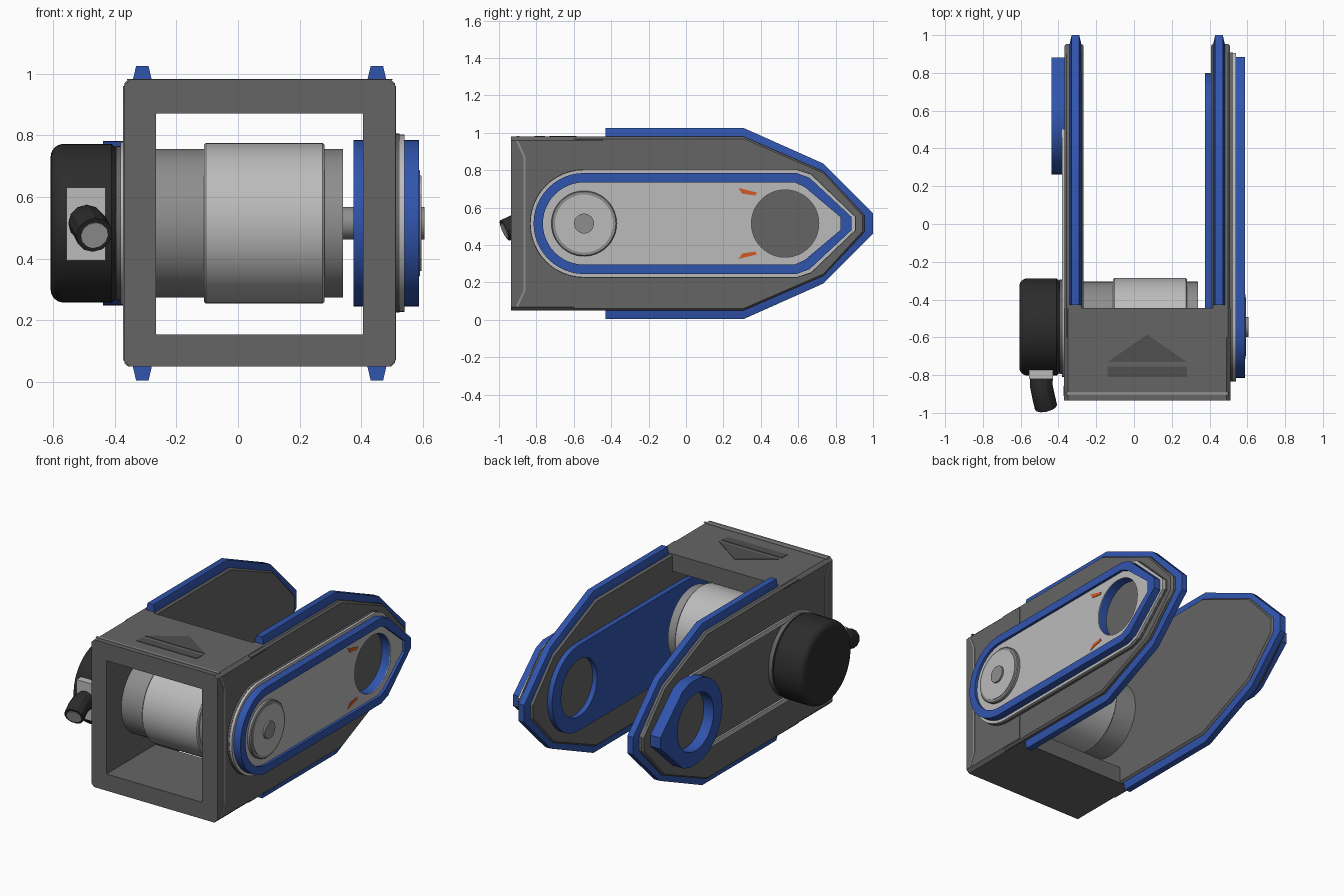
import bpy, bmesh
from math import sin, cos, pi, radians

if "Cube" in bpy.data.objects:
    bpy.data.objects.remove(bpy.data.objects["Cube"])

def mat(name, c):
    m = bpy.data.materials.new(name)
    m.diffuse_color = (*c, 1)
    m.use_nodes = True
    m.node_tree.nodes["Principled BSDF"].inputs["Base Color"].default_value = m.diffuse_color
    return m

BLUE = mat("blue", (0.03, 0.09, 0.42))
BLACK = mat("black", (0.025, 0.025, 0.025))
DARK = mat("dark_grey", (0.13, 0.13, 0.13))
SHADE = mat("shade_grey", (0.08, 0.08, 0.08))
MID = mat("mid_grey", (0.27, 0.27, 0.27))
LIGHT = mat("light_grey", (0.5, 0.5, 0.5))
ORANGE = mat("orange", (0.65, 0.1, 0.02))
ZC, MY, HY = 0.515, -0.545, 0.53   # axis height, motor y, window y

def finish(ob, m):
    ob.data.materials.clear()
    ob.data.materials.append(m)
    bpy.ops.object.select_all(action='DESELECT')
    ob.select_set(True)
    bpy.context.view_layer.objects.active = ob
    bpy.ops.object.shade_smooth_by_angle(angle=radians(25))
    return ob

def loft(name, sections, m):
    """Closed solid through matching (y, z) outlines at several x."""
    bm = bmesh.new()
    rings = [[bm.verts.new((x, y, z)) for y, z in pts] for x, pts in sections]
    n = len(rings[0])
    for a, b in zip(rings, rings[1:]):
        for i in range(n):
            j = (i + 1) % n
            bm.faces.new((a[i], a[j], b[j], b[i]))
    bm.faces.new(rings[0])
    bm.faces.new(rings[-1])
    bmesh.ops.recalc_face_normals(bm, faces=bm.faces)
    me = bpy.data.meshes.new(name)
    bm.to_mesh(me)
    bm.free()
    ob = bpy.data.objects.new(name, me)
    bpy.context.collection.objects.link(ob)
    return finish(ob, m)

def curve(name, dims):
    cu = bpy.data.curves.new(name, 'CURVE')
    cu.dimensions = dims
    ob = bpy.data.objects.new(name, cu)
    bpy.context.collection.objects.link(ob)
    return ob, cu

def to_mesh(ob, m):
    bpy.ops.object.select_all(action='DESELECT')
    ob.select_set(True)
    bpy.context.view_layer.objects.active = ob
    bpy.ops.object.convert(target='MESH')
    return finish(bpy.context.view_layer.objects.active, m)

def slab(name, outlines, a, b, m, axis='X'):
    """Flat plate with holes, extruded from a to b along an axis."""
    ob, cu = curve(name, '2D')
    cu.fill_mode = 'BOTH'
    cu.extrude = abs(b - a) / 2
    for pts in outlines:
        s = cu.splines.new('POLY')
        s.points.add(len(pts) - 1)
        for p, (u, v) in zip(s.points, pts):
            p.co = (u, v, 0, 1)
        s.use_cyclic_u = True
    c = (a + b) / 2
    if axis == 'X':
        ob.rotation_euler, ob.location = (pi / 2, 0, pi / 2), (c, 0, 0)
    elif axis == 'Y':
        ob.rotation_euler, ob.location = (pi / 2, 0, 0), (0, c, 0)
    else:
        ob.location = (0, 0, c)
    return to_mesh(ob, m)

def circle(cy, r, n=48):
    return [(cy + r * cos(2 * pi * i / n), ZC + r * sin(2 * pi * i / n)) for i in range(n)]

def lathe(name, prof, m, cy=MY):
    return loft(name, [(x, circle(cy, r)) for x, r in prof], m)

def pill(d, cy=MY):
    """Round front, pointed back, inset by d."""
    r = 0.27 - d
    arc = [(cy + r * cos(t), ZC + r * sin(t)) for t in (pi / 2 + pi * i / 24 for i in range(25))]
    tip = [(0.59 - 0.2 * d, r), (0.66 - 0.5 * d, r - 0.025), (0.885 - 1.2 * d, 0.035)]
    return arc + [(y, ZC - z) for y, z in tip] + [(y, ZC + z) for y, z in reversed(tip)]

def arm(y0, e):
    """Arm side outline grown by e."""
    half = [(y0, 0.465 + e), (0.31, 0.465 + e), (0.735, 0.28 + e * 0.9), (0.955 + e, 0.045 + e * 0.2)]
    return [(y, ZC + z) for y, z in half] + [(y, ZC - z) for y, z in reversed(half)]

# frame: open square tube with chamfered corners
def rect(x0, x1, z0, z1, c):
    return [(x0 + c, z0), (x1 - c, z0), (x1, z0 + c), (x1, z1 - c),
            (x1 - c, z1), (x0 + c, z1), (x0, z1 - c), (x0, z0 + c)]
slab("frame", [rect(-0.37, 0.51, 0.05, 0.98, 0.02),
               rect(-0.265, 0.405, 0.155, 0.87, 0.001)], -0.935, -0.445, DARK, 'Y')
# thin trim lines near the frame front
slab("frame_top_trim", [[(-0.36, -0.905), (0.50, -0.905), (0.50, -0.89), (-0.36, -0.89)]], 0.979, 0.983, MID, 'Z')
edge = [(-0.91, 0.96), (-0.87, 0.87), (-0.87, 0.155), (-0.91, 0.07)]
for x, side in ((0.51, "right"), (-0.37, "left")):
    slab("frame_trim_" + side, [edge + [(y + 0.012, z) for y, z in reversed(edge)]], x - 0.002, x + 0.002, MID)

# arrow marking on the frame top
slab("top_arrow", [[(-0.14, -0.73), (0.28, -0.73), (0.07, -0.585)]], 0.978, 0.983, SHADE, 'Z')
slab("top_bar", [[(-0.14, -0.81), (0.28, -0.81), (0.28, -0.755), (-0.14, -0.755)]], 0.978, 0.983, SHADE, 'Z')

# two arms, each with a tapered blue edge
for x, side in ((-0.3175, "left"), (0.4575, "right")):
    loft("arm_" + side, [(x - 0.051, arm(-0.6, -0.012)), (x - 0.039, arm(-0.6, -0.001)),
                         (x + 0.039, arm(-0.6, -0.001)), (x + 0.051, arm(-0.6, -0.012))], DARK)
for x, side in ((-0.31, "left"), (0.45, "right")):
    loft("arm_edge_" + side, [(x - 0.031, arm(-0.43, -0.002)), (x - 0.02, arm(-0.43, 0.045)),
                              (x + 0.02, arm(-0.43, 0.045)), (x + 0.031, arm(-0.43, -0.002))], BLUE)

# right cover: base, blue rim, light face, all with a round window
window = circle(HY, 0.18)
slab("cover_seat", [pill(-0.02), circle(HY, 0.2)], 0.507, 0.523, DARK)
slab("cover_base", [pill(-0.018), circle(HY, 0.2)], 0.52, 0.54, LIGHT)
slab("cover_body", [pill(0.002), window], 0.505, 0.566, BLUE)
slab("cover_face", [pill(0.049), window], 0.564, 0.57, LIGHT)
slab("cover_rim", [pill(0), pill(0.05)], 0.54, 0.587, BLUE)
# orange ticks
for s in (1, -1):
    slab("tick_upper" if s > 0 else "tick_lower",
         [[(y, ZC + s * z) for y, z in ((0.28, 0.19), (0.38, 0.165), (0.37, 0.15), (0.30, 0.16))]],
         0.568, 0.573, ORANGE)
# bearing on the cover
lathe("bearing_ring", [(0.56, 0.175), (0.585, 0.175), (0.59, 0.17)], MID)
lathe("bearing_disc", [(0.56, 0.155), (0.594, 0.155)], LIGHT)
lathe("bearing_hub", [(0.56, 0.053), (0.605, 0.053)], MID)

# blue inner liner on the right arm
stadium = [(MY + 0.27 * cos(t), ZC + 0.27 * sin(t)) for t in (pi / 2 + pi * i / 24 for i in range(25))]
stadium += [(HY + 0.27 * cos(t), ZC + 0.27 * sin(t)) for t in (-pi / 2 + pi * i / 24 for i in range(25))]
slab("inner_liner", [stadium, window], 0.375, 0.408, BLUE)

# left arm: blue window ring and raised outline
slab("left_ring", [pill(0.003, HY), window], -0.438, -0.366, BLUE)
slab("left_outline", [pill(0.005), pill(0.035)], -0.38, -0.365, LIGHT)

# motor
lathe("motor_body", [(-0.30, 0.24), (0.34, 0.24)], MID)
lathe("motor_sleeve", [(-0.11, 0.254), (-0.104, 0.26), (0.274, 0.26), (0.28, 0.254)], LIGHT)
lathe("motor_shaft", [(0.33, 0.053), (0.42, 0.053)], MID)
lathe("motor_flange", [(-0.395, 0.25), (-0.36, 0.25)], DARK)
corner = [(-0.565 - 0.042 * cos(t), 0.215 + 0.042 * sin(t)) for t in (pi / 2 * i / 6 for i in range(7))]
lathe("motor_cap", corner + [(-0.41, 0.257), (-0.39, 0.24)], BLACK)

# cable outlet
slab("cable_box", [[(-0.555, 0.395), (-0.43, 0.395), (-0.43, 0.63), (-0.555, 0.63)]], -0.82, -0.74, LIGHT, 'Y')
def tube(name, pts, r, m):
    ob, cu = curve(name, '3D')
    cu.bevel_depth, cu.bevel_resolution, cu.use_fill_caps = r, 4, True
    s = cu.splines.new('POLY')
    s.points.add(len(pts) - 1)
    for p, c in zip(s.points, pts):
        p.co = (*c, 1)
    return to_mesh(ob, m)
tube("cable", [(-0.49, -0.80, 0.515), (-0.49, -0.86, 0.515), (-0.48, -0.91, 0.505), (-0.466, -0.969, 0.477)], 0.06, BLACK)
tube("cable_core", [(-0.472, -0.945, 0.488), (-0.465, -0.972, 0.4755)], 0.045, LIGHT)
